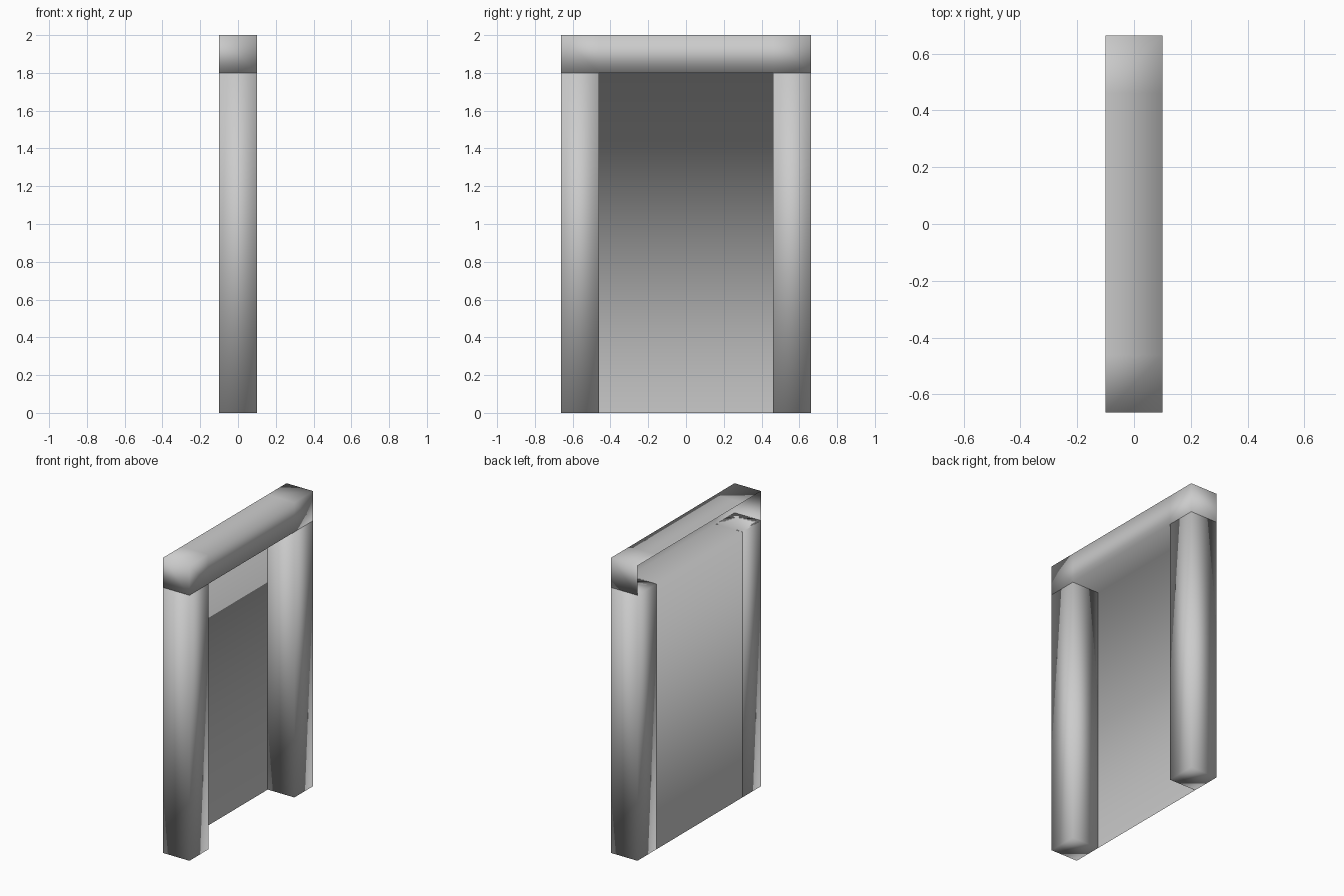
import bpy, bmesh
from mathutils import Matrix, Vector

if "Cube" in bpy.data.objects:
    bpy.data.objects.remove(bpy.data.objects["Cube"])

D = 0.10       # half depth
W = 0.663      # half outer width
I = 0.461      # half opening width
H, T = 1.8, 2.0  # opening height, total height


def box(bm, lo, hi):
    size = [b - a for a, b in zip(lo, hi)]
    mid = [(a + b) / 2 for a, b in zip(lo, hi)]
    bmesh.ops.create_cube(bm, size=1, matrix=Matrix.Translation(mid) @ Matrix.Diagonal((*size, 1)))


def finish(bm, name):
    mesh = bpy.data.meshes.new(name)
    bm.to_mesh(mesh)
    bm.free()
    mesh.shade_smooth()
    obj = bpy.data.objects.new(name, mesh)
    bpy.context.collection.objects.link(obj)
    return obj


# Two closed side posts
for name, sign in (("left_post", -1), ("right_post", 1)):
    bm = bmesh.new()
    y0, y1 = sorted((sign * I, sign * W))
    box(bm, (-D, y0, 0), (D, y1, H))
    finish(bm, name)

# Lintel, open at the back, cut in line with the posts
bm = bmesh.new()
box(bm, (-D, -W, H), (D, W, T))
for y in (-I, I):
    bmesh.ops.bisect_plane(bm, geom=bm.verts[:] + bm.edges[:] + bm.faces[:],
                           plane_co=(0, y, 0), plane_no=(0, 1, 0))
bm.normal_update()
bmesh.ops.delete(bm, geom=[f for f in bm.faces if f.normal.x < -0.9], context='FACES_ONLY')

# Back panel sheet dropped from the middle of the lintel's rear lower edge
target = Vector((-D, 0, H))
edge = min(bm.edges, key=lambda e: ((e.verts[0].co + e.verts[1].co) / 2 - target).length)
new = bmesh.ops.extrude_edge_only(bm, edges=[edge])["geom"]
for v in new:
    if isinstance(v, bmesh.types.BMVert):
        v.co.z = 0
bmesh.ops.recalc_face_normals(bm, faces=bm.faces[:])
finish(bm, "lintel_and_back_panel")
